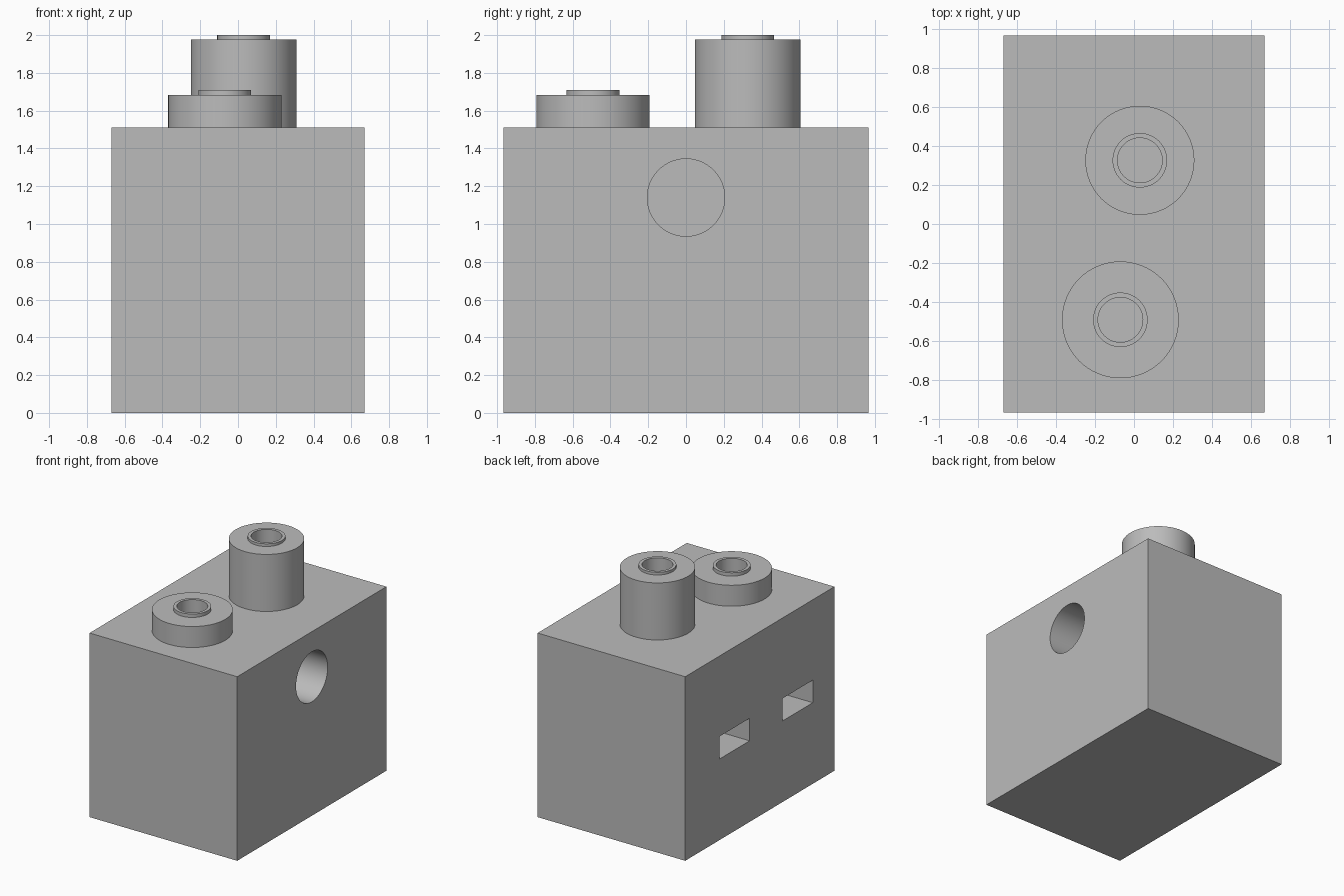
import bpy
import bmesh
from math import cos, sin, pi, radians
from mathutils import Matrix

if "Cube" in bpy.data.objects:
    bpy.data.objects.remove(bpy.data.objects["Cube"], do_unlink=True)

grey = bpy.data.materials.new("plain_grey")
grey.use_nodes = True
colour = (0.5, 0.5, 0.5, 1)
grey.diffuse_color = colour
grey.node_tree.nodes["Principled BSDF"].inputs["Base Color"].default_value = colour

SEGMENTS = 64
HALF_X, HALF_Y, BLOCK_TOP = 0.67, 0.967, 1.51
BORE, RIM = 0.115, 0.14
SLOT_LOW, SLOT_HIGH, SLOT_HALF = 0.665, 0.85, 0.195


def finish(name, bm):
    """Turn a bmesh into a grey object."""
    bmesh.ops.recalc_face_normals(bm, faces=bm.faces)
    mesh = bpy.data.meshes.new(name)
    bm.to_mesh(mesh)
    bm.free()
    mesh.materials.append(grey)
    obj = bpy.data.objects.new(name, mesh)
    bpy.context.collection.objects.link(obj)
    return obj


def box(name, low, high):
    bm = bmesh.new()
    bmesh.ops.create_cube(bm, size=1)
    for v in bm.verts:
        v.co = [b if c > 0 else a for c, a, b in zip(v.co, low, high)]
    return finish(name, bm)


def cylinder(name, radius, length, matrix):
    bm = bmesh.new()
    bmesh.ops.create_cone(bm, cap_ends=True, segments=SEGMENTS, radius1=radius,
                          radius2=radius, depth=length, matrix=matrix)
    return finish(name, bm)


def lathe(name, x, y, profile):
    """Revolve a (radius, height) profile about a vertical axis."""
    bm = bmesh.new()
    rings = []
    for i in range(SEGMENTS):
        a = 2 * pi * i / SEGMENTS
        rings.append([bm.verts.new((x + r * cos(a), y + r * sin(a), z))
                      for r, z in profile])
    for i, ring in enumerate(rings):
        after = rings[(i + 1) % SEGMENTS]
        for j in range(len(profile) - 1):
            bm.faces.new((ring[j], after[j], after[j + 1], ring[j + 1]))
    return finish(name, bm)


def activate(obj):
    bpy.ops.object.select_all(action="DESELECT")
    obj.select_set(True)
    bpy.context.view_layer.objects.active = obj


def smooth(obj):
    activate(obj)
    bpy.ops.object.shade_smooth_by_angle(angle=radians(30))


def cut(obj, cutter):
    activate(obj)
    mod = obj.modifiers.new("cut", "BOOLEAN")
    mod.operation, mod.solver, mod.object = "DIFFERENCE", "EXACT", cutter
    bpy.ops.object.modifier_apply(modifier=mod.name)
    bpy.data.objects.remove(cutter, do_unlink=True)


# Solid block with a blind round hole in its left side
block = box("block", (-HALF_X, -HALF_Y, 0), (HALF_X, HALF_Y, BLOCK_TOP))
cut(block, cylinder("side_hole_cutter", 0.205, 1.2,
                    Matrix.Translation((0.3, 0, 1.14)) @ Matrix.Rotation(pi / 2, 4, "Y")))

# Hollow posts, each above a bore that meets a slot in the right side
posts = [("front_post", -0.07, -0.492, 0.30, 1.682, 1.71),
         ("back_post", 0.03, 0.327, 0.28, 1.978, 2.0)]
for name, x, y, radius, shoulder, top in posts:
    post = lathe(name, x, y, [(radius, BLOCK_TOP), (radius, shoulder), (RIM, shoulder),
                              (RIM, top), (BORE, top), (BORE, BLOCK_TOP)])
    smooth(post)
    cut(block, box("slot_cutter", (-HALF_X - 0.1, y - SLOT_HALF, SLOT_LOW),
                   (x + SLOT_HALF, y + SLOT_HALF, SLOT_HIGH)))
    cut(block, cylinder("bore_cutter", BORE, 1.3, Matrix.Translation((x, y, 1.05))))
smooth(block)
